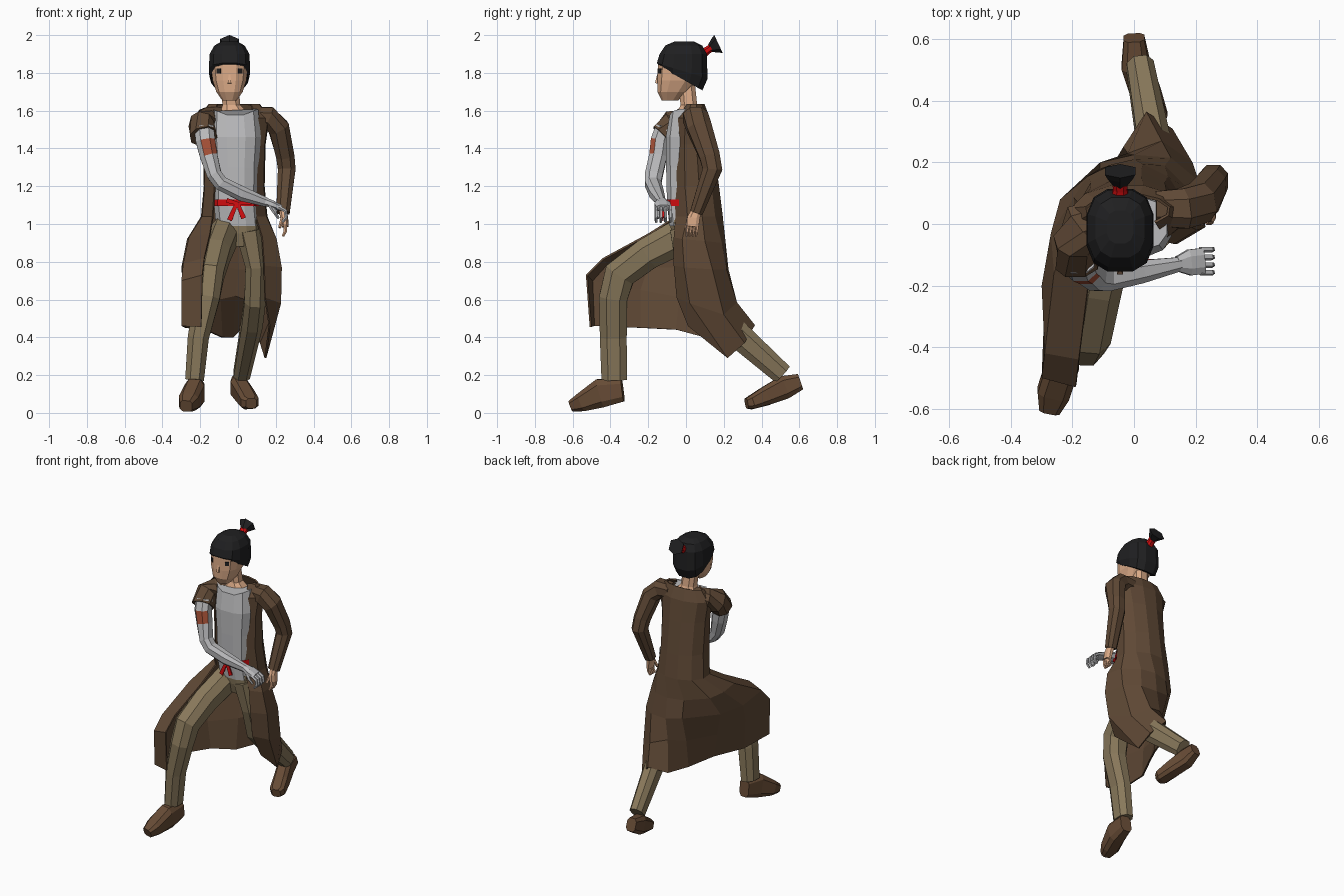
import bpy, bmesh, math
from mathutils import Vector


def material(name, r, g, b):
    m = bpy.data.materials.new(name)
    m.diffuse_color = (r, g, b, 1)
    return m


COAT = material("coat brown", .115, .066, .036)
BOOT = material("boot brown", .135, .071, .036)
PANTS = material("olive trousers", .25, .19, .105)
GREY = material("pale grey", .50, .50, .51)
SKIN = material("skin", .70, .40, .24)
BLACK = material("hair black", .014, .014, .015)
RED = material("red cloth", .65, .004, .005)
RUST = material("rust patch", .40, .085, .04)


def loft(name, rows, mat, closed=True, caps=True):
    """Skin a list of equal-length point rows."""
    bm = bmesh.new()
    vs = [[bm.verts.new(p) for p in row] for row in rows]
    n = len(rows[0])
    for a, b in zip(vs, vs[1:]):
        for i in range(n if closed else n - 1):
            j = (i + 1) % n
            bm.faces.new((a[i], a[j], b[j], b[i]))
    if closed and caps:
        bm.faces.new(vs[0])
        bm.faces.new(vs[-1])
    bmesh.ops.recalc_face_normals(bm, faces=bm.faces)
    me = bpy.data.meshes.new(name)
    bm.to_mesh(me)
    bm.free()
    me.materials.append(mat)
    ob = bpy.data.objects.new(name, me)
    bpy.context.collection.objects.link(ob)
    return ob


def ring(n, power):
    """Unit rounded-square section with a flat side on each axis."""
    out = []
    for i in range(n):
        a = 2 * math.pi * (i + .5) / n
        c, s = math.cos(a), math.sin(a)
        out.append((math.copysign(abs(c) ** power, c), math.copysign(abs(s) ** power, s)))
    return out


def stack(name, rows, mat, n=12, power=.75):
    """Upright body from rows of (z, cx, cy, rx, ry)."""
    return loft(name, [[(cx + u * rx, cy + v * ry, z) for u, v in ring(n, power)]
                       for z, cx, cy, rx, ry in rows], mat)


def tube(name, pts, mat, ref=(1, 0, 0), n=8, power=.85):
    """Limb through points (x, y, z, half width along ref, half depth)."""
    P = [Vector(p[:3]) for p in pts]
    rows = []
    for i, p in enumerate(pts):
        d = Vector()
        if i:
            d += (P[i] - P[i - 1]).normalized()
        if i < len(P) - 1:
            d += (P[i + 1] - P[i]).normalized()
        d.normalize()
        s = Vector(ref)
        s = (s - d * s.dot(d)).normalized()
        t = d.cross(s)
        rows.append([P[i] + s * u * p[3] + t * v * p[-1] for u, v in ring(n, power)])
    return loft(name, rows, mat)


# Head, neck and face
HX = -.045
stack("head", [(1.655, HX, -.085, .04, .045), (1.70, HX, -.07, .072, .083),
               (1.76, HX, -.043, .092, .112), (1.84, HX, -.03, .1, .122),
               (1.92, HX, -.02, .09, .105)], SKIN)
stack("neck", [(1.54, -.015, .0, .1, .08), (1.60, -.025, .015, .07, .06),
               (1.63, -.035, .015, .05, .047), (1.74, HX, .005, .05, .045)], SKIN, 8)
tube("nose", [(HX, -.15, 1.79, .007, .004), (HX, -.158, 1.745, .013, .008)], SKIN, n=4)
for side in (-1, 1):
    bpy.ops.mesh.primitive_cube_add(size=1, location=(HX + side * .056, -.137, 1.81),
                                    rotation=(0, 0, side * .54))
    eye = bpy.context.object
    eye.name = "eye"
    eye.scale = (.024, .009, .026)
    eye.data.materials.append(BLACK)

# Hair cap with a hem sloping down to the nape, and a tied tuft
hair = stack("hair", [(1.84, HX, -.025, .1, .115), (1.85, HX, -.02, .112, .138),
                      (1.90, HX, -.015, .108, .128), (1.945, HX, -.012, .082, .1),
                      (1.965, HX, -.01, .045, .055)], BLACK)
for i, v in enumerate(hair.data.vertices):
    if i < 24:
        v.co.z -= (.56 if i < 12 else .3) * (v.co.y + .15)
tube("hair_tie", [(HX, .08, 1.895, .032, .03), (HX, .115, 1.92, .024, .022),
                  (HX, .14, 1.938, .028, .02)], RED)
tube("hair_tuft", [(HX, .125, 1.928, .022, .02), (HX, .155, 1.945, .045, .042),
                   (HX, .172, 1.953, .056, .053)], BLACK, n=6)

# Shirt, belt and bow
shirt = stack("shirt", [(.99, 0, .02, .12, .11), (1.1, -.01, .005, .12, .108),
                        (1.3, -.01, .0, .122, .108), (1.46, -.01, .0, .135, .11),
                        (1.56, -.015, .0, .125, .088)], GREY)
for v in shirt.data.vertices:
    if v.co.z > 1.55:
        v.co.z += .4 * abs(v.co.x + .015)
stack("belt", [(1.095, -.012, .005, .126, .115), (1.13, -.012, .005, .126, .115)], RED)
for x, z in ((-.045, 1.02), (.03, 1.03)):
    tube("belt_tail", [(-.005, -.118, 1.115, .012, .005), (x, -.122, z, .018, .005)], RED, n=4)
tube("belt_bow", [(-.06, -.118, 1.125, .016, .006), (.0, -.122, 1.108, .012, .008),
                  (.07, -.118, 1.115, .016, .006)], RED, (0, 0, 1), 4)

# Trousers
stack("hips", [(.88, .0, .01, .07, .07), (.95, .0, .02, .125, .1),
               (1.02, .0, .02, .122, .108)], PANTS)
tube("front_leg", [(-.07, 0, .95, .08, .1), (-.115, -.2, .845, .08, .09),
                   (-.145, -.35, .735, .075, .09), (-.162, -.385, .61, .07, .08),
                   (-.21, -.385, .4, .06, .076), (-.23, -.38, .175, .053, .072)], PANTS)
tube("back_leg", [(.06, .01, .97, .08, .1), (.095, .03, .78, .06, .09),
                  (.09, .08, .6, .06, .085), (.075, .2, .48, .06, .08),
                  (.02, .51, .205, .047, .06)], PANTS)

# Boots
tube("front_boot", [(-.215, -.335, .12, .04, .062), (-.23, -.45, .105, .055, .08),
                    (-.262, -.55, .058, .055, .052), (-.275, -.607, .036, .035, .032)],
     BOOT, power=.6)
tube("back_boot", [(0, .605, .165, .035, .045), (.005, .52, .135, .048, .065),
                   (.04, .42, .088, .05, .052), (.063, .345, .055, .05, .038),
                   (.07, .32, .05, .03, .028)], BOOT, power=.6)

# Open coat: body arcs (z, cx, cy, rx, ry) continued by skirt rows
coat = []
for z, cx, cy, rx, ry in [(1.635, -.02, .045, .14, .055), (1.56, -.02, .03, .19, .1),
                          (1.42, -.02, .03, .17, .12), (1.2, -.02, .04, .165, .14),
                          (1.04, -.02, .055, .18, .145)]:
    angles = [math.radians(230 - 280 * i / 9) for i in range(10)]
    coat.append([(cx + rx * math.cos(a), cy + ry * math.sin(a), z) for a in angles])
coat += [
    [(-.15, -.2, .95), (-.26, -.16, .93), (-.27, -.03, .92), (-.24, .08, .91), (-.11, .18, .9),
     (0, .21, .9), (.1, .19, .9), (.19, .1, .91), (.205, -.02, .92), (.13, -.065, .93)],
    [(-.18, -.44, .82), (-.29, -.42, .79), (-.3, -.2, .77), (-.26, -.01, .77), (-.11, .2, .78),
     (0, .225, .76), (.12, .215, .76), (.21, .14, .76), (.232, -.01, .77), (.14, -.065, .78)],
    [(-.19, -.53, .73), (-.3, -.5, .7), (-.29, -.24, .65), (-.22, -.03, .61), (-.1, .14, .6),
     (-.02, .23, .62), (.09, .27, .585), (.19, .2, .52), (.228, .02, .58), (.145, -.05, .61)],
    [(-.195, -.51, .455), (-.3, -.49, .46), (-.28, -.24, .45), (-.18, -.05, .44),
     (-.09, .1, .4), (-.035, .25, .4), (.04, .365, .465), (.125, .31, .37),
     (.15, .22, .29), (.17, .01, .46)]]
ob = loft("coat", coat, COAT, closed=False)
ob.modifiers.new("cloth", "SOLIDIFY").thickness = .01

# Long sleeve and bare hand
Y = (0, 1, 0)
tube("long_sleeve", [(.07, .05, 1.57, .06, .05), (.16, .05, 1.565, .07, .062),
                     (.215, .07, 1.51, .07, .06), (.25, .125, 1.36, .058, .052),
                     (.258, .14, 1.29, .056, .05), (.238, .055, 1.06, .036, .038)], COAT, Y)
tube("hand", [(.238, .055, 1.07, .028, .022), (.245, .04, 1.03, .036, .022),
              (.25, .035, .985, .034, .018)], SKIN, Y)
for i in range(4):
    y = .01 + i * .017
    tube("finger", [(.25, y, .995, .009, .01), (.25, y - .005, .96, .008, .009),
                    (.238, y - .008, .935, .006, .007)], SKIN, Y, 5)
tube("thumb", [(.235, .02, 1.03, .011, .011), (.22, .0, .98, .008, .008)], SKIN, Y, 5)

# Torn short sleeve and mechanical arm
tube("short_sleeve", [(-.08, .03, 1.57, .06, .05), (-.165, .0, 1.56, .075, .06),
                      (-.195, -.06, 1.53, .08, .066), (-.182, -.125, 1.465, .07, .075)], COAT, Y)
arm = tube("mechanical_arm", [(-.18, -.115, 1.51, .05, .055), (-.172, -.138, 1.44, .052, .055),
                              (-.155, -.148, 1.36, .05, .05), (-.125, -.17, 1.26, .05, .042),
                              (-.09, -.175, 1.215, .046, .042), (.02, -.155, 1.16, .04, .042),
                              (.15, -.13, 1.115, .024, .026)], GREY, Y)
arm.data.materials.append(RUST)
for f in arm.data.polygons:
    if 1.36 < f.center.z < 1.44 and f.normal.dot(Vector((.6, -.8, 0))) > .75:
        f.material_index = 1
tube("mechanical_hand", [(.14, -.13, 1.12, .026, .024), (.18, -.125, 1.105, .045, .022),
                         (.225, -.12, 1.085, .045, .018)], GREY, Y)
for i in range(4):
    y = -.158 + i * .025
    tube("mechanical_finger", [(.215, y, 1.09, .01, .011), (.25, y, 1.07, .01, .01),
                               (.255, y, 1.035, .009, .009), (.235, y, 1.01, .007, .007)],
         GREY, Y, 5)
tube("mechanical_thumb", [(.17, -.15, 1.1, .013, .013), (.195, -.155, 1.06, .01, .01),
                          (.215, -.145, 1.03, .007, .007)], GREY, Y, 5)
